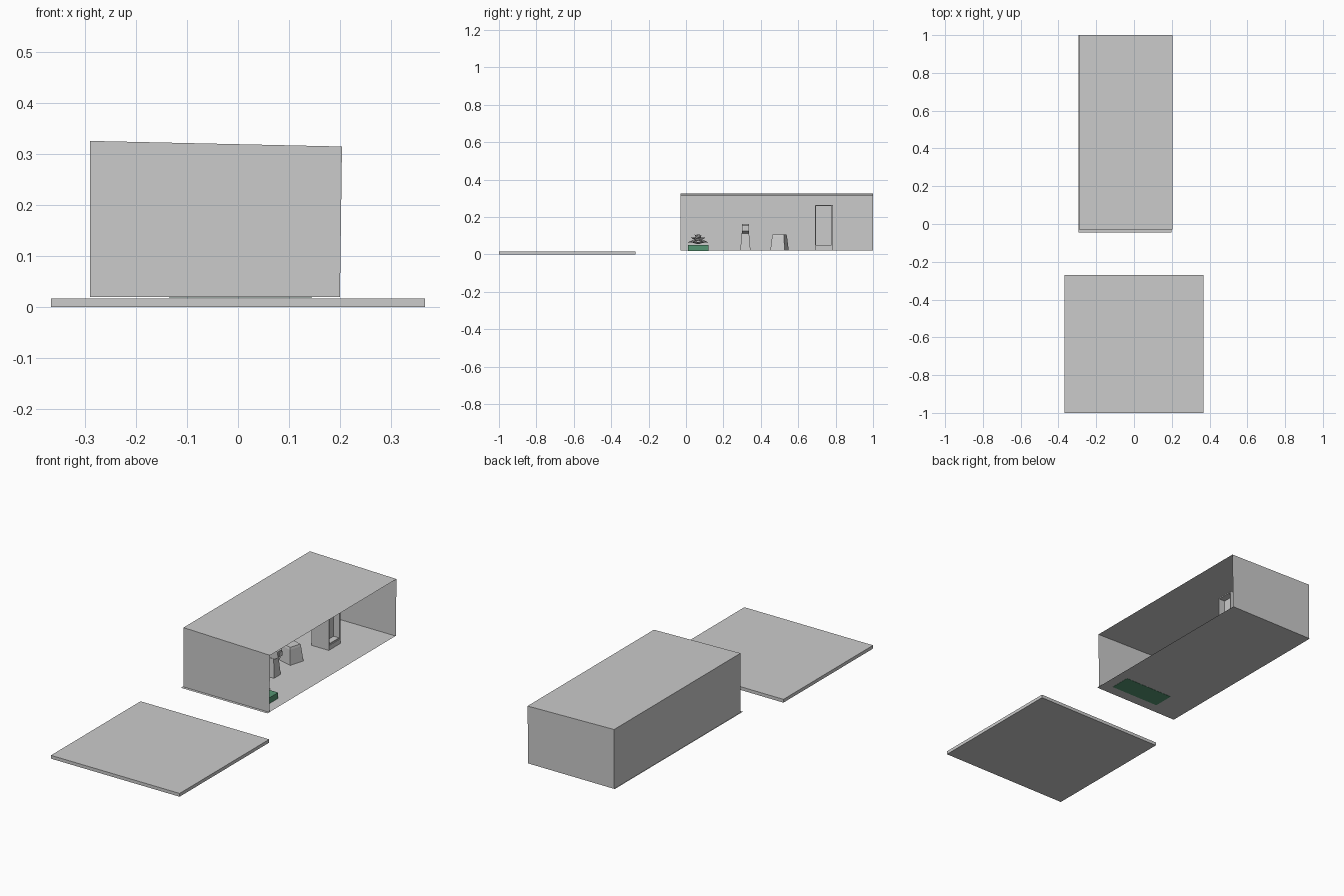
import bpy, bmesh
from math import radians, tau
from mathutils import Matrix, Vector

if "Cube" in bpy.data.objects:
    bpy.data.objects.remove(bpy.data.objects["Cube"])


def make(name, verts, faces, color=None, fix=True):
    me = bpy.data.meshes.new(name)
    me.from_pydata(verts, [], faces)
    if fix:
        bm = bmesh.new()
        bm.from_mesh(me)
        bmesh.ops.recalc_face_normals(bm, faces=bm.faces)
        bm.to_mesh(me)
        bm.free()
    ob = bpy.data.objects.new(name, me)
    bpy.context.collection.objects.link(ob)
    if color:
        mat = bpy.data.materials.new(name + "_colour")
        mat.diffuse_color = color
        mat.use_nodes = True
        mat.node_tree.nodes["Principled BSDF"].inputs["Base Color"].default_value = mat.diffuse_color
        me.materials.append(mat)
    return ob


BOX = [(0, 1, 2, 3), (4, 5, 6, 7), (0, 1, 5, 4), (1, 2, 6, 5), (2, 3, 7, 6), (3, 0, 4, 7)]


def rect(x0, x1, y0, y1, z):
    return [(x0, y0, z), (x1, y0, z), (x1, y1, z), (x0, y1, z)]


def box(name, x0, x1, y0, y1, z0, z1, color=None):
    return make(name, rect(x0, x1, y0, y1, z0) + rect(x0, x1, y0, y1, z1), BOX, color)


def prism(name, profile, y0, y1):
    # extrude an (x, z) profile along y
    n = len(profile)
    v = [(x, y, z) for y in (y0, y1) for x, z in profile]
    f = [tuple(range(n)), tuple(range(n, 2 * n))]
    f += [(i, (i + 1) % n, n + (i + 1) % n, n + i) for i in range(n)]
    return make(name, v, f)


# separate ground slab
box("ground_slab", -0.367, 0.367, -1.0, -0.27, 0, 0.017)

# room shell: single-sided walls, open on the right
x0, x1, y0, y1 = -0.29, 0.204, -0.03, 1.0
zf, zl, zr = 0.02, 0.326, 0.315
make("floor", rect(-0.294, 0.199, -0.045, y1, zf), [(0, 1, 2, 3)], fix=False)
make("walls_and_roof",
     rect(x0, 0.2, y0, y1, zf)
     + [(x0, y0, zl), (x1, y0, zr), (x1, y1, zr), (x0, y1, zl)],
     [(0, 1, 5, 4), (2, 3, 7, 6), (3, 0, 4, 7), (4, 5, 6, 7)], fix=False)

# green planter
box("planter", -0.135, 0.145, 0.01, 0.12, 0.019, 0.05, (0.09, 0.3, 0.17, 1))


# plants: rings of folded pointed leaves
def plant(name, cx, cy, z):
    verts, faces = [], []
    for count, tilt, length, width, off in ((7, 10, 0.056, 0.03, 0.0),
                                            (6, 42, 0.055, 0.032, 0.4),
                                            (4, 70, 0.054, 0.03, 0.2)):
        for k in range(count):
            m = (Matrix.Translation((cx, cy, z)) @ Matrix.Rotation(tau * k / count + off, 4, 'Z')
                 @ Matrix.Rotation(-radians(tilt), 4, 'Y'))
            w, l, b = width / 2, length, len(verts)
            pts = [(0.0, 0, 0), (l * .65, -w, .01), (l * .6, 0, .003),
                   (l * .65, w, .01), (l, -w * .4, 0), (l, w * .4, 0), (l * .6, 0, .016)]
            verts += [m @ Vector(p) for p in pts]
            faces += [tuple(b + i for i in f) for f in
                      ((0, 2, 1), (0, 3, 2), (1, 2, 4), (2, 5, 4), (2, 3, 5),
                       (0, 1, 6), (0, 6, 3), (1, 4, 6), (4, 5, 6), (5, 3, 6))]
    return make(name, verts, faces)


for i, px in enumerate((-0.065, 0.075)):
    plant(f"plant_{i + 1}", px, 0.065, 0.055)

# kiosk: tapered stand with a leaning head and screen
stand = make("kiosk_stand",
             rect(-0.10, 0.002, 0.29, 0.345, zf) + rect(-0.07, -0.005, 0.298, 0.337, 0.115), BOX)
head = prism("kiosk_head", [(-0.07, 0.112), (-0.005, 0.112), (0.018, 0.125),
                            (0.015, 0.155), (0.0, 0.163), (-0.06, 0.16)], 0.3, 0.338)
box("kiosk_screen", 0.0, 0.02, 0.31, 0.33, 0.128, 0.15)

# bin: tapered box turned slightly
bin_ = make("bin", rect(-0.04, 0.04, -0.04, 0.04, zf) + rect(-0.03, 0.03, -0.033, 0.033, 0.095), BOX)
lid = make("bin_lid", rect(-0.031, 0.031, -0.034, 0.034, 0.095)
           + rect(-0.028, 0.028, -0.031, 0.031, 0.106), BOX)
for ob in (bin_, lid):
    ob.location = (-0.045, 0.5, 0)
    ob.rotation_euler.z = radians(-16)

# tall cabinet: recessed front, slot at the bottom
ya, yb, xa, xb, h = 0.69, 0.785, -0.065, 0.035, 0.265
box("cabinet_back", xa, xb - 0.035, ya, yb, zf, h)
for side, s in (("near", ya), ("far", yb - 0.006)):
    box(f"cabinet_side_{side}", xb - 0.035, xb, s, s + 0.006, zf, h)
box("cabinet_top", xb - 0.035, xb, ya + 0.006, yb - 0.006, h - 0.006, h)
box("cabinet_base", xb - 0.035, xb, ya + 0.006, yb - 0.006, zf, 0.044)
box("cabinet_slot_rail", xb - 0.035, xb - 0.004, ya + 0.006, yb - 0.006, 0.044, 0.05)
